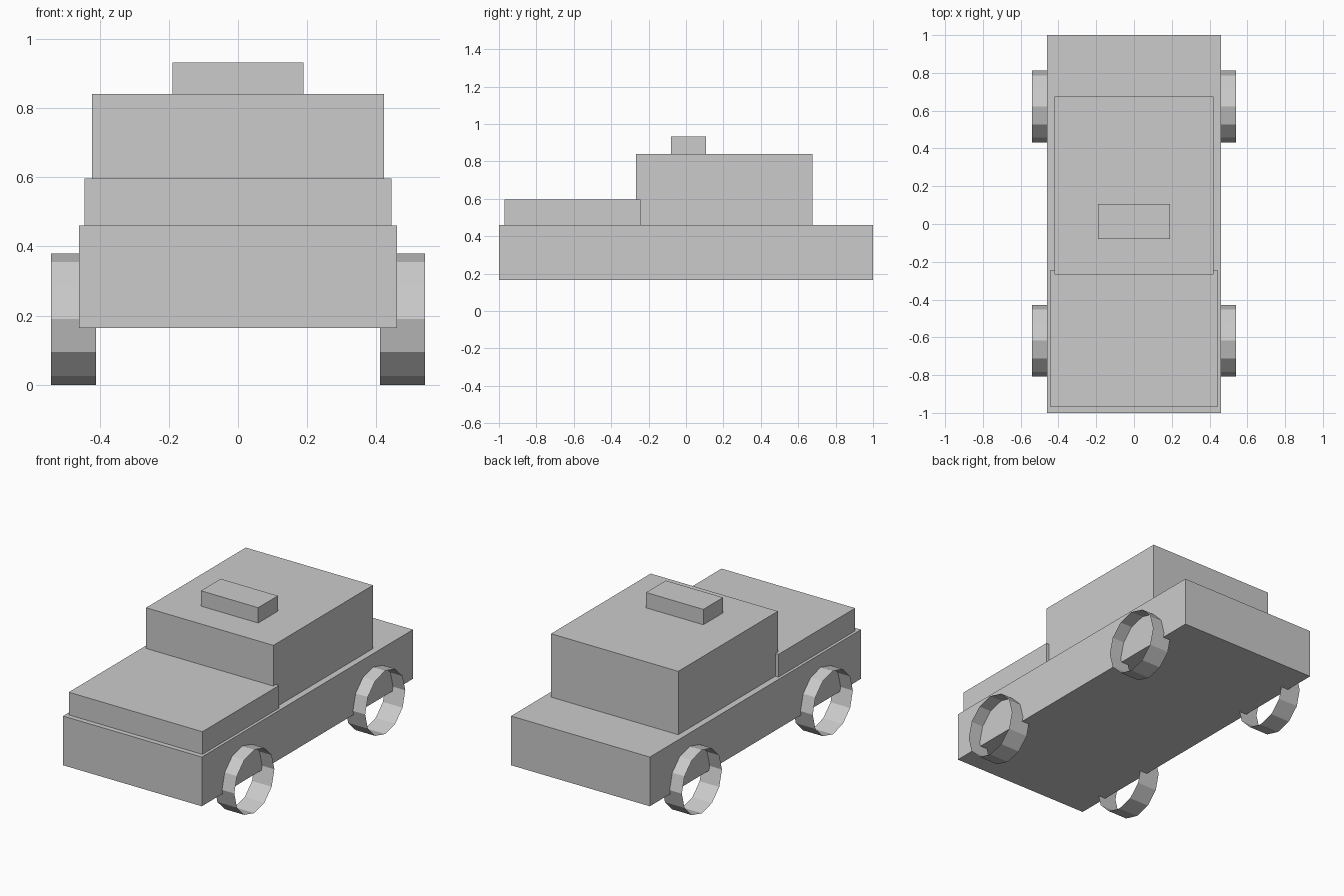
import bpy
import math

if "Cube" in bpy.data.objects:
    bpy.data.objects.remove(bpy.data.objects["Cube"])

grey = bpy.data.materials.new("plain grey")
grey.diffuse_color = (0.6, 0.6, 0.6, 1)
grey.use_nodes = True
grey.node_tree.nodes["Principled BSDF"].inputs["Base Color"].default_value = grey.diffuse_color


def box(name, x, y, z):
    """Box spanning -x..x, y[0]..y[1], z[0]..z[1]."""
    bpy.ops.mesh.primitive_cube_add(size=1, location=(0, sum(y) / 2, sum(z) / 2))
    ob = bpy.context.object
    ob.name = name
    ob.scale = (2 * x, y[1] - y[0], z[1] - z[0])
    bpy.ops.object.transform_apply(location=False, rotation=False, scale=True)
    ob.data.materials.append(grey)


def wheel(name, x, y):
    """Open twelve-sided hoop lying along x, with a corner at the top."""
    bpy.ops.mesh.primitive_cylinder_add(
        vertices=12, radius=0.19, depth=0.13, end_fill_type='NOTHING',
        location=(x, y, 0.19), rotation=(0, math.pi / 2, 0))
    ob = bpy.context.object
    ob.name = name
    ob.data.materials.append(grey)


# Car body, bonnet, cabin and roof sign
box("body", 0.46, (-1.0, 1.0), (0.165, 0.46))
box("bonnet", 0.443, (-0.97, -0.243), (0.46, 0.596))
box("cabin", 0.422, (-0.268, 0.676), (0.46, 0.84))
box("roof_sign", 0.19, (-0.08, 0.107), (0.84, 0.932))

# Wheels
for side, x in (("left", -0.476), ("right", 0.476)):
    for end, y in (("front", -0.618), ("rear", 0.622)):
        wheel(f"{end}_{side}_wheel", x, y)
